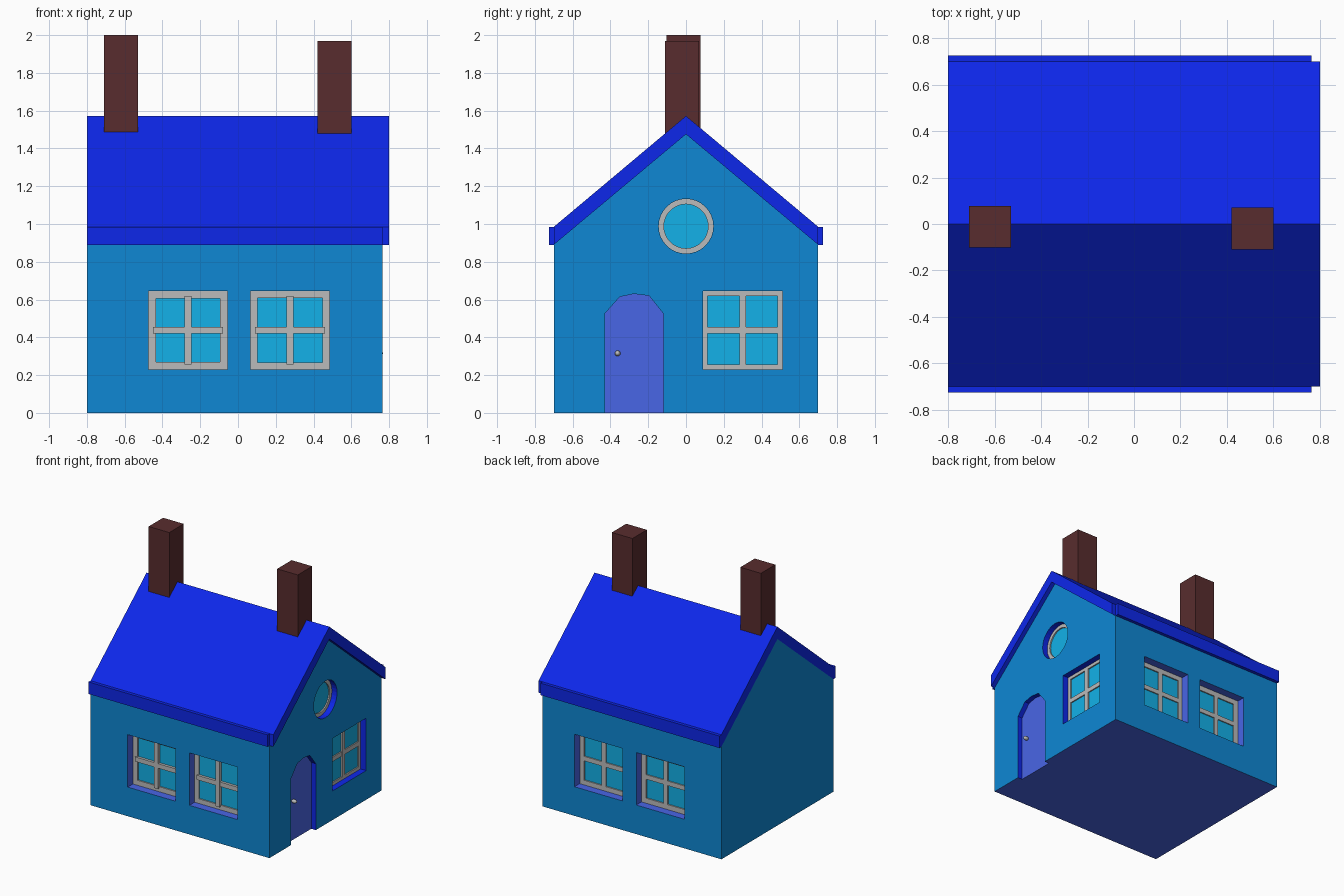
import bpy, bmesh, math
from mathutils import Vector

if "Cube" in bpy.data.objects:
    bpy.data.objects.remove(bpy.data.objects["Cube"])

def material(name, hexcode):
    m = bpy.data.materials.new(name)
    c = [int(hexcode[i:i + 2], 16) / 255 for i in (0, 2, 4)]
    m.diffuse_color = [v / 12.92 if v < 0.04 else ((v + 0.055) / 1.055) ** 2.4 for v in c] + [1]
    m.use_nodes = True
    m.node_tree.nodes["Principled BSDF"].inputs["Base Color"].default_value = m.diffuse_color
    return m

WALL = material("wall_blue", "0E87D4")
ROOF = material("roof_blue", "0D27EA")
INDIGO = material("indigo", "4966E6")
GLASS = material("glass", "13B1E8")
FRAME = material("frame_grey", "BBBBBB")
BRICK = material("brick", "582C2E")

# Wall coordinates: u along the wall, v up, d depth inward from the wall surface
MAP = {
    "front": lambda u, v, d: Vector((u, -0.70 + d, v)),
    "back": lambda u, v, d: Vector((u, 0.70 - d, v)),
    "right": lambda u, v, d: Vector((0.765 - d, u, v)),
}

def finish(name, bm, mat):
    bmesh.ops.recalc_face_normals(bm, faces=bm.faces)
    me = bpy.data.meshes.new(name)
    bm.to_mesh(me)
    bm.free()
    me.materials.append(mat)
    ob = bpy.data.objects.new(name, me)
    bpy.context.collection.objects.link(ob)
    return ob

def prism(name, side, pts, d0, d1, mat):
    """Extrude a flat outline from depth d0 to d1."""
    bm = bmesh.new()
    a, b = ([bm.verts.new(MAP[side](u, v, d)) for u, v in pts] for d in (d0, d1))
    bm.faces.new(a)
    bm.faces.new(b)
    for i in range(len(pts)):
        j = (i + 1) % len(pts)
        bm.faces.new((a[i], a[j], b[j], b[i]))
    return finish(name, bm, mat)

def ring(name, side, outer, inner, d0, d1, mat):
    """Extrude a frame between two outlines with equal point counts."""
    bm = bmesh.new()
    loops = [[bm.verts.new(MAP[side](u, v, d)) for u, v in pts]
             for pts, d in ((outer, d0), (inner, d0), (inner, d1), (outer, d1))]
    n = len(outer)
    for k in range(4):
        p, q = loops[k], loops[(k + 1) % 4]
        for i in range(n):
            j = (i + 1) % n
            bm.faces.new((p[i], p[j], q[j], q[i]))
    return finish(name, bm, mat)

def rect(u0, u1, v0, v1):
    return [(u0, v0), (u1, v0), (u1, v1), (u0, v1)]

def circle(u, v, r, n=32):
    return [(u + r * math.cos(2 * math.pi * i / n), v + r * math.sin(2 * math.pi * i / n)) for i in range(n)]

# House body with an indigo floor
body = prism("house_walls", "right",
             [(-0.70, 0), (0.70, 0), (0.70, 0.89), (0, 1.475), (-0.70, 0.89)], 0, 1.565, WALL)
body.data.materials.append(INDIGO)
for p in body.data.polygons:
    if p.normal.z < -0.9:
        p.material_index = 1

def recess(side, pts, depth, mat):
    """Cut an opening in the walls; its reveal takes the given material."""
    cut = prism("opening_cutter", side, pts, -0.1, depth, mat)
    cut.hide_render = True
    mod = body.modifiers.new("opening", "BOOLEAN")
    mod.operation = "DIFFERENCE"
    mod.solver = "EXACT"
    mod.material_mode = "TRANSFER"
    mod.object = cut
    bpy.context.view_layer.objects.active = body
    bpy.ops.object.modifier_apply(modifier=mod.name)
    bpy.data.objects.remove(cut)

def window(name, side, u0, u1, v0, v1, w, depth, reveal, proud):
    """Recessed four-pane window; proud bars stand forward and overlap the frame."""
    recess(side, rect(u0, u1, v0, v1), depth, reveal)
    face = depth - 0.02
    inner = rect(u0 + w, u1 - w, v0 + w, v1 - w)
    ring(name + "_frame", side, rect(u0, u1, v0, v1), inner, face, depth, FRAME)
    prism(name + "_glass", side, inner, depth - 0.01, depth, GLASS)
    uc, vc, h = (u0 + u1) / 2, (v0 + v1) / 2, 0.018
    e = 0.025 if proud else w
    top = face - 0.012 if proud else face
    prism(name + "_upright_bar", side, rect(uc - h, uc + h, v0 + e, v1 - e), top, depth - 0.002, FRAME)
    prism(name + "_cross_bar", side, rect(u0 + e, u1 - e, vc - h, vc + h), top + 0.001, depth - 0.002, FRAME)

# Square windows on the front, back and right gable
for side in ("front", "back"):
    window(side + "_left_window", side, -0.475, -0.055, 0.23, 0.645, 0.04, 0.085, INDIGO, side == "front")
    window(side + "_right_window", side, 0.065, 0.485, 0.23, 0.645, 0.037, 0.085, INDIGO, side == "front")
window("gable_window", "right", 0.09, 0.51, 0.23, 0.645, 0.025, 0.07, ROOF, False)

# Round gable window
outer, inner = circle(0, 0.988, 0.145), circle(0, 0.988, 0.117)
recess("right", outer, 0.065, ROOF)
ring("round_window_frame", "right", outer, inner, 0.045, 0.065, FRAME)
prism("round_window_glass", "right", inner, 0.055, 0.065, GLASS)

# Arched door and knob
arch = [(-0.12, 0.525), (-0.195, 0.62), (-0.275, 0.63), (-0.35, 0.615), (-0.43, 0.525)]
recess("right", [(-0.43, -0.1), (-0.12, -0.1)] + arch, 0.06, ROOF)
prism("door", "right", [(-0.43, 0), (-0.12, 0)] + arch, 0.04, 0.06, INDIGO)
bpy.ops.mesh.primitive_uv_sphere_add(segments=16, ring_count=8, radius=0.015, location=(0.745, -0.362, 0.315))
knob = bpy.context.object
knob.name = "door_knob"
knob.scale.x = 1.5
knob.data.materials.append(FRAME)
bpy.ops.object.shade_smooth()

# Gabled roof slab and eave boards
prism("roof", "right", [(-0.70, 0.89), (0, 1.475), (0.70, 0.89), (0.70, 0.985), (0, 1.572), (-0.70, 0.985)],
      -0.035, 1.565, ROOF)
for name, s in (("front_eave_board", -1), ("back_eave_board", 1)):
    prism(name, "right", rect(s * 0.70, s * 0.726, 0.89, 0.985), 0, 1.565, ROOF)

# Chimneys
for name, x, y, top in (("left_chimney", -0.62, -0.012, 2.0), ("right_chimney", 0.51, -0.02, 1.97)):
    prism(name, "right", rect(y - 0.09, y + 0.09, 1.44, top), 0.765 - x - 0.09, 0.765 - x + 0.09, BRICK)
